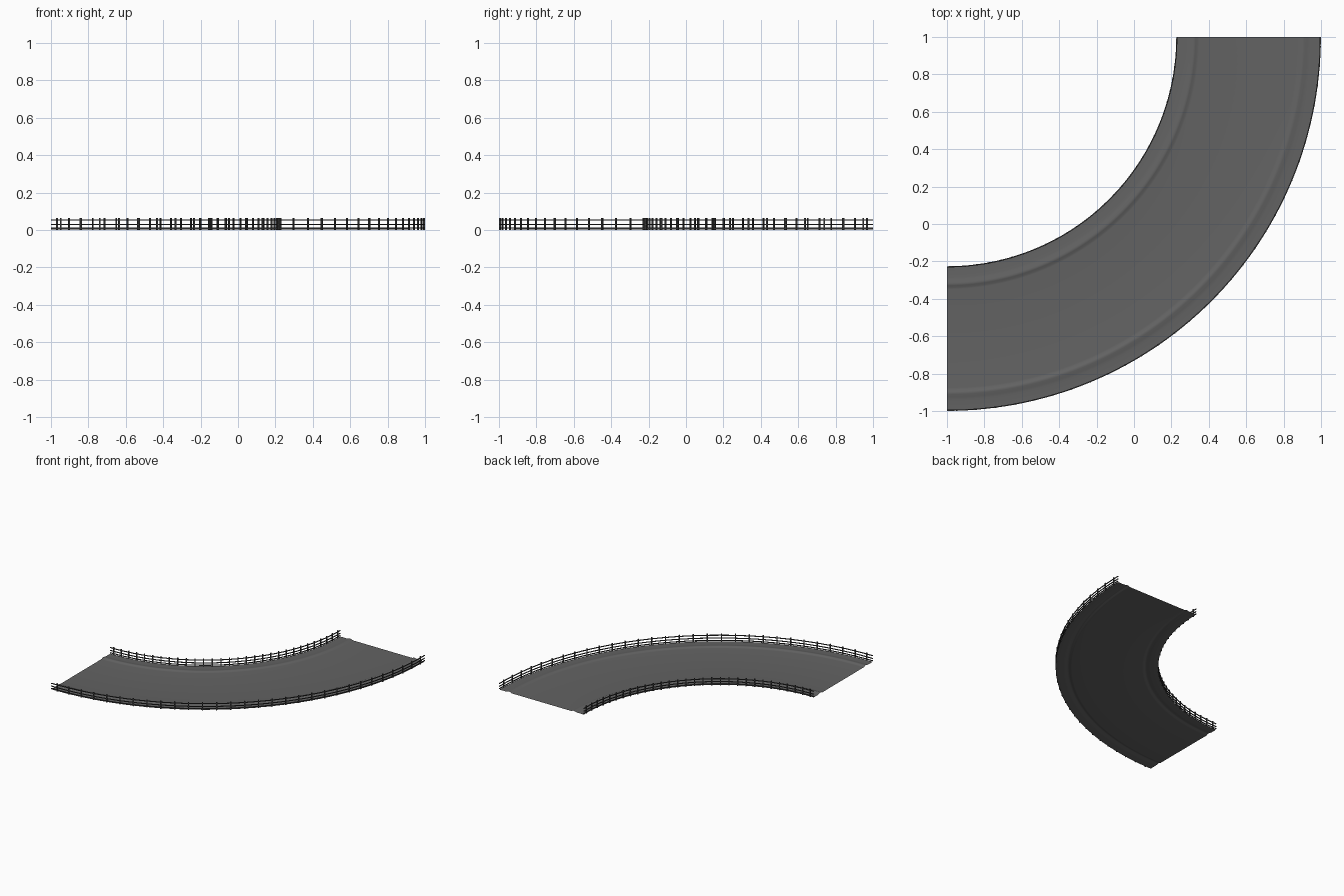
import bpy, math

if "Cube" in bpy.data.objects:
    bpy.data.objects.remove(bpy.data.objects["Cube"], do_unlink=True)

CENTRE = (-1.0, 1.0)          # centre of the bend
INNER, OUTER = 1.229, 1.996   # fence radii
SEGMENTS = 60
POSTS = 30
QUARTER = math.pi / 2


def material(name, grey):
    mat = bpy.data.materials.new(name)
    mat.use_nodes = True
    colour = (grey, grey, grey, 1)
    mat.diffuse_color = colour
    bsdf = mat.node_tree.nodes["Principled BSDF"]
    bsdf.inputs["Base Color"].default_value = colour
    bsdf.inputs["Roughness"].default_value = 0.9
    return mat


def place(r, angle, z):
    return (CENTRE[0] + r * math.sin(angle), CENTRE[1] - r * math.cos(angle), z)


def sweep(profile, start, end, steps, closed, verts, faces):
    """Sweep a (radius, height) profile around the bend."""
    base, n = len(verts), len(profile)
    for i in range(steps + 1):
        a = start + (end - start) * i / steps
        verts += [place(r, a, z) for r, z in profile]
    for i in range(steps):
        for j in range(n if closed else n - 1):
            k = (j + 1) % n
            p, q = base + i * n, base + (i + 1) * n
            faces.append((p + j, q + j, q + k, p + k))
    if closed:
        faces.append(tuple(base + j for j in range(n)))
        faces.append(tuple(base + steps * n + j for j in reversed(range(n))))


def box(r, z, half_r, half_z):
    return [(r - half_r, z - half_z), (r - half_r, z + half_z),
            (r + half_r, z + half_z), (r + half_r, z - half_z)]


def finish(name, verts, faces, mat):
    mesh = bpy.data.meshes.new(name)
    mesh.from_pydata(verts, [], faces)
    mesh.materials.append(mat)
    obj = bpy.data.objects.new(name, mesh)
    bpy.context.collection.objects.link(obj)
    bpy.ops.object.select_all(action="DESELECT")
    obj.select_set(True)
    bpy.context.view_layer.objects.active = obj
    return obj


asphalt = material("asphalt grey", 0.125)
iron = material("dark iron", 0.05)

# Road deck: one sheet with a low rounded kerb ridge near each edge
kerb = [(0.0, 0.003), (0.055, 0.003), (0.07, 0.005), (0.085, 0.009),
        (0.093, 0.0095), (0.1, 0.008), (0.11, 0.003), (0.12, 0.002)]
section = [(INNER + d, z) for d, z in kerb] + [(OUTER - d, z) for d, z in reversed(kerb)]
verts, faces = [], []
sweep(section, 0, QUARTER, SEGMENTS, False, verts, faces)
finish("road_deck", verts, faces, asphalt)
bpy.ops.object.shade_smooth_by_angle(angle=math.radians(60))

# Fences: three rails and evenly spaced posts on each edge
for side, radius in (("inner", INNER), ("outer", OUTER)):
    verts, faces = [], []
    for height in (0.011, 0.03, 0.053):
        sweep(box(radius, height, 0.003, 0.003), 0, QUARTER, SEGMENTS, True, verts, faces)
    finish(side + "_fence_rails", verts, faces, iron)

    verts, faces = [], []
    half_width = 0.004 / radius
    for i in range(POSTS):
        a = QUARTER * (i + 0.5) / POSTS
        sweep(box(radius, 0.0325, 0.004, 0.0325), a - half_width, a + half_width,
              1, True, verts, faces)
    finish(side + "_fence_posts", verts, faces, iron)
